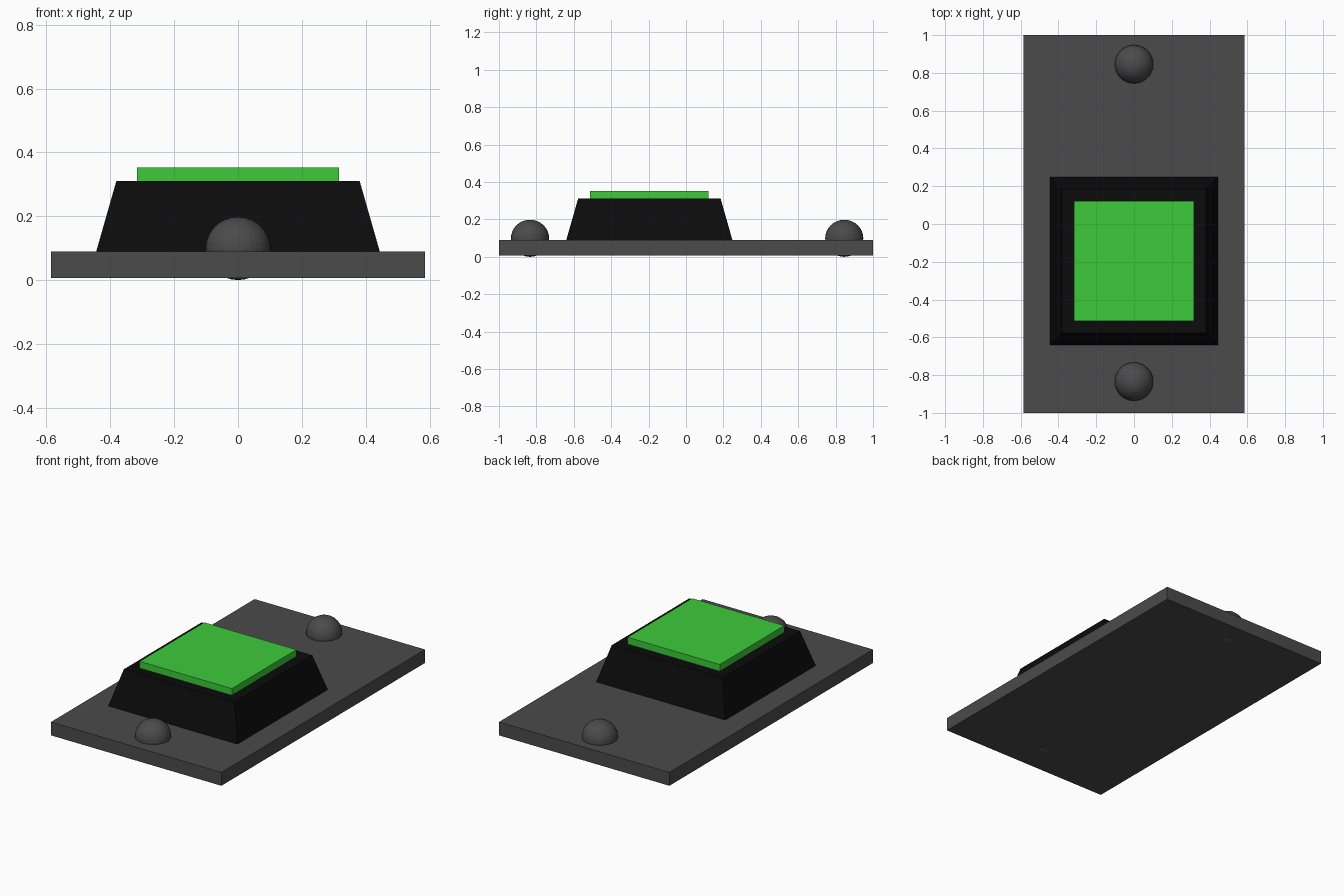
import bpy
import bmesh
from mathutils import Matrix

cube = bpy.data.objects.get("Cube")
if cube:
    bpy.data.objects.remove(cube, do_unlink=True)


def make_material(name, color):
    mat = bpy.data.materials.new(name)
    mat.use_nodes = True
    mat.diffuse_color = (*color, 1)
    bsdf = next(n for n in mat.node_tree.nodes if n.type == "BSDF_PRINCIPLED")
    bsdf.inputs["Base Color"].default_value = (*color, 1)
    return mat


def finish(name, bm, mat, location):
    mesh = bpy.data.meshes.new(name)
    bm.to_mesh(mesh)
    bm.free()
    mesh.materials.append(mat)
    obj = bpy.data.objects.new(name, mesh)
    obj.location = location
    bpy.context.collection.objects.link(obj)
    return obj


def block(name, mat, half_x, half_y, bottom, top, y=0, taper=0):
    """Box from bottom to top, its upper face drawn in by taper on each side."""
    bm = bmesh.new()
    bmesh.ops.create_cube(bm, size=2)
    for v in bm.verts:
        inset = taper if v.co.z > 0 else 0
        v.co.x *= half_x - inset
        v.co.y *= half_y - inset
        v.co.z = top - bottom if v.co.z > 0 else 0
    return finish(name, bm, mat, (0, y, bottom))


def dome(name, mat, y):
    bm = bmesh.new()
    bmesh.ops.create_uvsphere(bm, u_segments=32, v_segments=16, radius=1,
                              matrix=Matrix.Diagonal((0.102, 0.102, 0.099, 1)))
    return finish(name, bm, mat, (0, y, 0.099))


grey = make_material("dark grey", (0.07, 0.07, 0.07))
black = make_material("black", (0.0035, 0.0035, 0.0035))
green = make_material("bright green", (0.045, 0.6, 0.043))

# Mounting plate
block("base_plate", grey, 0.586, 1.0, 0.007, 0.09)

# Tapered housing and the button on top
block("button_housing", black, 0.444, 0.444, 0.09, 0.311, y=-0.196, taper=0.063)
block("button_cap", green, 0.317, 0.317, 0.311, 0.353, y=-0.196)

# Round screw heads, passing through the plate
dome("front_screw", grey, -0.834)
dome("back_screw", grey, 0.846)
